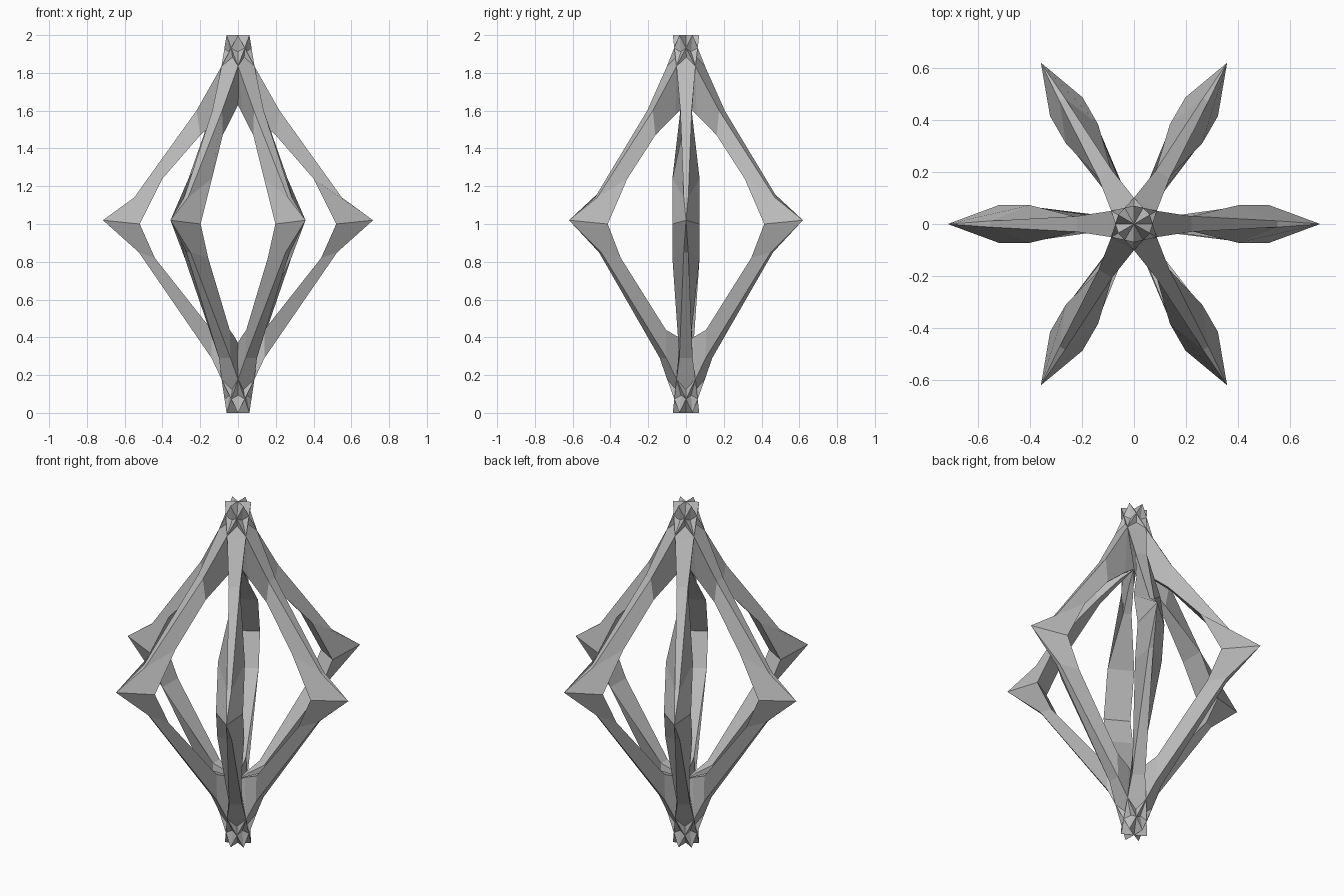
import bpy, bmesh, math

if "Cube" in bpy.data.objects:
    bpy.data.objects.remove(bpy.data.objects["Cube"], do_unlink=True)

grey = bpy.data.materials.new("plain grey")
grey.use_nodes = True
GREY = (0.5, 0.5, 0.5, 1)
grey.diffuse_color = GREY
grey.node_tree.nodes["Principled BSDF"].inputs["Base Color"].default_value = GREY

# Half ring, crown to foot: (radius, height, half width) of outer and inner edges
OUTER = [(0, 2, .07), (.09, 1.83, .05), (.22, 1.6, .03), (.55, 1.14, .012),
         (.715, 1.02, 0), (.525, .85, .012), (.14, .29, .035), (.088, .18, .05), (0, 0, .07)]
INNER = [(0, 1.63, 0), (.07, 1.58, .012), (.2, 1.47, .022), (.4, 1.24, .072),
         (.52, 1, .072), (.44, .82, .072), (.14, .44, .03), (.05, .4, .01), (0, .37, 0)]


def closed_loop(half):
    """Continue the half profile on the opposite side."""
    return half + [(-r, z, w) for r, z, w in reversed(half[1:-1])]


def make_ring(name, angle):
    bm = bmesh.new()
    sections = []
    for (ro, zo, wo), (ri, zi, wi) in zip(closed_loop(OUTER), closed_loop(INNER)):
        corners = [(ro, -wo, zo), (ro, wo, zo), (ri, wi, zi), (ri, -wi, zi)]
        sections.append([bm.verts.new(c) for c in corners])
    # Bridge neighbouring sections all the way round
    for i, a in enumerate(sections):
        b = sections[(i + 1) % len(sections)]
        for k in range(4):
            n = (k + 1) % 4
            bm.faces.new((a[k], a[n], b[n], b[k]))
    # Pointed sections collapse to single vertices
    bmesh.ops.remove_doubles(bm, verts=bm.verts, dist=0.0005)
    bmesh.ops.recalc_face_normals(bm, faces=bm.faces)
    mesh = bpy.data.meshes.new(name)
    bm.to_mesh(mesh)
    bm.free()
    mesh.materials.append(grey)
    ring = bpy.data.objects.new(name, mesh)
    ring.rotation_euler.z = angle
    bpy.context.collection.objects.link(ring)


# Three rings crossing at crown and foot
for i, name in enumerate(("side_ring", "left_diagonal_ring", "right_diagonal_ring")):
    make_ring(name, math.radians(60 * i))
